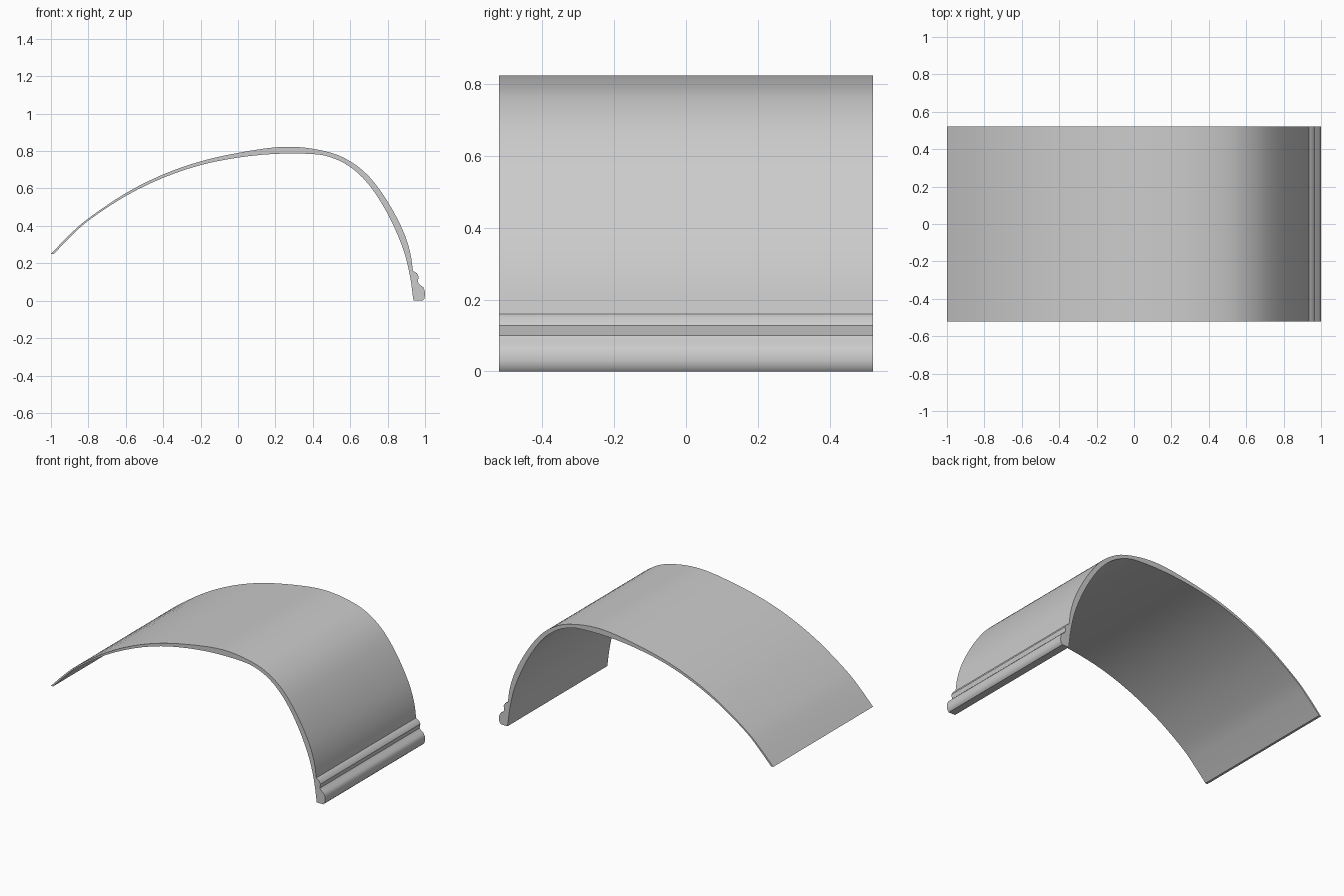
import bpy, bmesh, math
from mathutils import Vector

cube = bpy.data.objects.get("Cube")
if cube:
    bpy.data.objects.remove(cube, do_unlink=True)

HALF_DEPTH = 0.52


def smooth_path(points, steps=3):
    """Catmull-Rom curve through the given profile points."""
    p = [Vector(q) for q in points]
    p = [2 * p[0] - p[1]] + p + [2 * p[-1] - p[-2]]
    out = []
    for a, b, c, d in zip(p, p[1:], p[2:], p[3:]):
        for i in range(steps):
            t = i / steps
            out.append(0.5 * (2 * b + (c - a) * t + (2 * a - 5 * b + 4 * c - d) * t ** 2
                              + (3 * b - a - 3 * c + d) * t ** 3))
    return out + [p[-2]]


# Arch profile: outer skin, stepped foot moulding, inner skin
outer = [(-1, .25), (-.9, .353), (-.8, .44), (-.6, .575), (-.4, .675), (-.2, .745), (0, .79),
         (.2, .82), (.35, .819), (.5, .79), (.6, .745), (.7, .665), (.8, .53), (.88, .38),
         (.92, .26), (.935, .16)]
moulding = [(.955, .148), (.966, .128), (.961, .1), (.972, .085), (.99, .073), (.998, .055),
            (1, .03), (.996, .01), (.986, 0)]
inner = [(.938, 0), (.918, .14), (.88, .285), (.8, .465), (.7, .62), (.6, .715), (.5, .765),
         (.4, .784), (.2, .785), (0, .765), (-.2, .725), (-.4, .657), (-.6, .56),
         (-.8, .428), (-.9, .337), (-.985, .25)]
profile = smooth_path(outer) + [Vector(q) for q in moulding] + smooth_path(inner)

# Extrude the profile along y
bm = bmesh.new()
front = bm.faces.new([bm.verts.new((p.x, -HALF_DEPTH, p.y)) for p in profile])
ext = bmesh.ops.extrude_face_region(bm, geom=[front], use_keep_orig=True)
moved = [v for v in ext["geom"] if isinstance(v, bmesh.types.BMVert)]
bmesh.ops.translate(bm, verts=moved, vec=(0, 2 * HALF_DEPTH, 0))
bmesh.ops.recalc_face_normals(bm, faces=bm.faces)
mesh = bpy.data.meshes.new("curved_panel")
bm.to_mesh(mesh)
bm.free()

# Plain grey finish
grey = bpy.data.materials.new("grey")
grey.use_nodes = True
colour = (0.6, 0.6, 0.6, 1)
grey.diffuse_color = colour
grey.node_tree.nodes["Principled BSDF"].inputs["Base Color"].default_value = colour
mesh.materials.append(grey)

panel = bpy.data.objects.new("curved_panel", mesh)
bpy.context.collection.objects.link(panel)
bpy.ops.object.select_all(action='DESELECT')
panel.select_set(True)
bpy.context.view_layer.objects.active = panel
bpy.ops.object.shade_smooth_by_angle(angle=math.radians(35))
